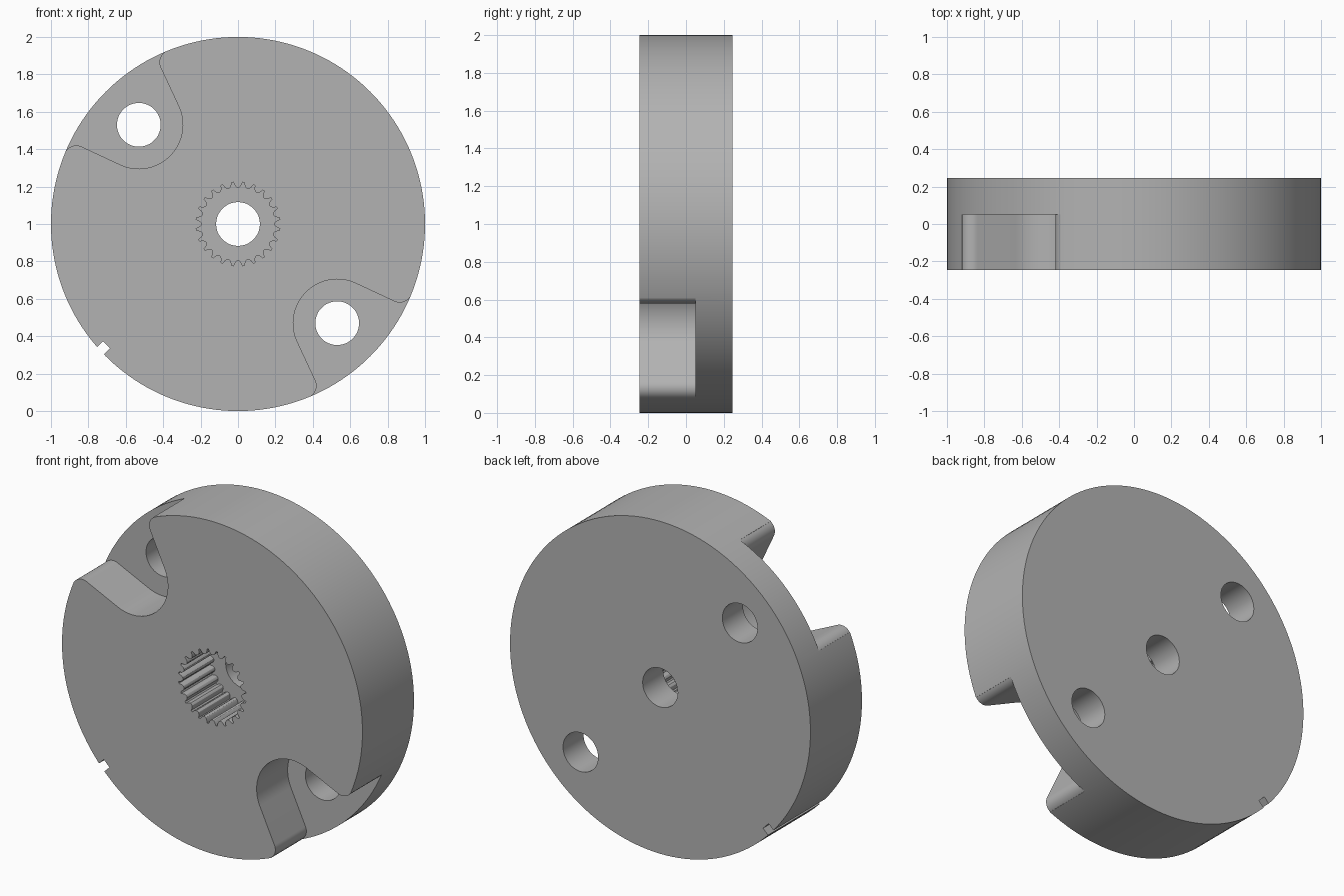
import bpy, bmesh
from math import sin, cos, pi, radians, hypot

cube = bpy.data.objects.get("Cube")
if cube:
    bpy.data.objects.remove(cube, do_unlink=True)

HALF = 0.245      # half thickness of the wheel
FLOOR = 0.05      # depth at which pockets and spline end
HOLE = 0.117
PIVOT = 0.75      # distance of side holes from the centre

grey = bpy.data.materials.new("plain_grey")
grey.use_nodes = True
colour = (0.45, 0.45, 0.45, 1)
grey.diffuse_color = colour
grey.node_tree.nodes["Principled BSDF"].inputs["Base Color"].default_value = colour


def prism(name, outline, y0, y1):
    """Extrude an outline of (x, z) points, measured from the hub, along y."""
    bm = bmesh.new()
    face = bm.faces.new([bm.verts.new((x, y0, z + 1)) for x, z in outline])
    new = bmesh.ops.extrude_face_region(bm, geom=[face])["geom"]
    verts = [v for v in new if isinstance(v, bmesh.types.BMVert)]
    bmesh.ops.translate(bm, verts=verts, vec=(0, y1 - y0, 0))
    bmesh.ops.recalc_face_normals(bm, faces=bm.faces)
    mesh = bpy.data.meshes.new(name)
    bm.to_mesh(mesh)
    bm.free()
    mesh.materials.append(grey)
    obj = bpy.data.objects.new(name, mesh)
    bpy.context.collection.objects.link(obj)
    return obj


def arc(cx, cz, r, a0, a1, n):
    return [(cx + r * cos(a0 + (a1 - a0) * i / n),
             cz + r * sin(a0 + (a1 - a0) * i / n)) for i in range(n + 1)]


def circle(cx, cz, r, n):
    return arc(cx, cz, r, 0, 2 * pi, n)[:-1]


def turn(points, angle):
    c, s = cos(angle), sin(angle)
    return [(x * c - z * s, x * s + z * c) for x, z in points]


def pocket_outline():
    """Flared slot opening outward along +x, with rounded mouth corners."""
    flare, r, fillet, run = radians(20), 0.235, 0.065, 0.229
    x = PIVOT - r * sin(flare) + run * cos(flare)
    z = r * cos(flare) + run * sin(flare)
    mouth = arc(x - fillet * sin(flare), z + fillet * cos(flare), fillet,
                flare - pi / 2, flare - pi / 2 + radians(80), 10)
    ex, ez = mouth[-1]
    k = 1.1 / hypot(ex, ez)
    upper = mouth + [(ex * k, ez * k), (1.3, ez * k)]
    lower = [(px, -pz) for px, pz in reversed(upper)]
    bottom = arc(PIVOT, 0, r, 1.5 * pi - flare, pi / 2 + flare, 32)
    return lower + bottom + upper


def spline_outline(teeth=24):
    """Internal spline: rounded ribs between narrow outward grooves."""
    step = 2 * pi / teeth
    pattern = [(-0.08, 0.225), (0.08, 0.225), (0.2, 0.205),
               (0.34, 0.197), (0.5, 0.195), (0.66, 0.197), (0.8, 0.205)]
    return [(r * cos((i + 0.5 + f) * step), r * sin((i + 0.5 + f) * step))
            for i in range(teeth) for f, r in pattern]


# Main wheel
wheel = prism("wheel_body", circle(0, 0, 1, 160), -HALF, HALF)

# Bores, opposed pockets, splined socket and rim notch
cutters = [prism("centre_bore_cutter", circle(0, 0, HOLE, 48), -1, 1),
           prism("spline_cutter", spline_outline(), -1, FLOOR)]
for side, angle in (("right", 0.75 * pi), ("left", -0.25 * pi)):
    cutters.append(prism(side + "_pocket_cutter", turn(pocket_outline(), angle), -1, FLOOR))
    cutters.append(prism(side + "_bore_cutter", turn(circle(PIVOT, 0, HOLE, 48), angle), -1, 1))
notch = [(0.953, -0.068), (1.2, -0.068), (1.2, -0.015), (0.953, -0.015)]
cutters.append(prism("notch_cutter", turn(notch, 1.25 * pi), -1, 1))

bpy.ops.object.select_all(action='DESELECT')
bpy.context.view_layer.objects.active = wheel
wheel.select_set(True)
for cutter in cutters:
    cutter.hide_render = True
    mod = wheel.modifiers.new("cut", 'BOOLEAN')
    mod.operation, mod.solver, mod.object = 'DIFFERENCE', 'EXACT', cutter
    bpy.ops.object.modifier_apply(modifier=mod.name)
for cutter in cutters:
    bpy.data.objects.remove(cutter, do_unlink=True)

bpy.ops.object.shade_smooth_by_angle(angle=radians(30))
